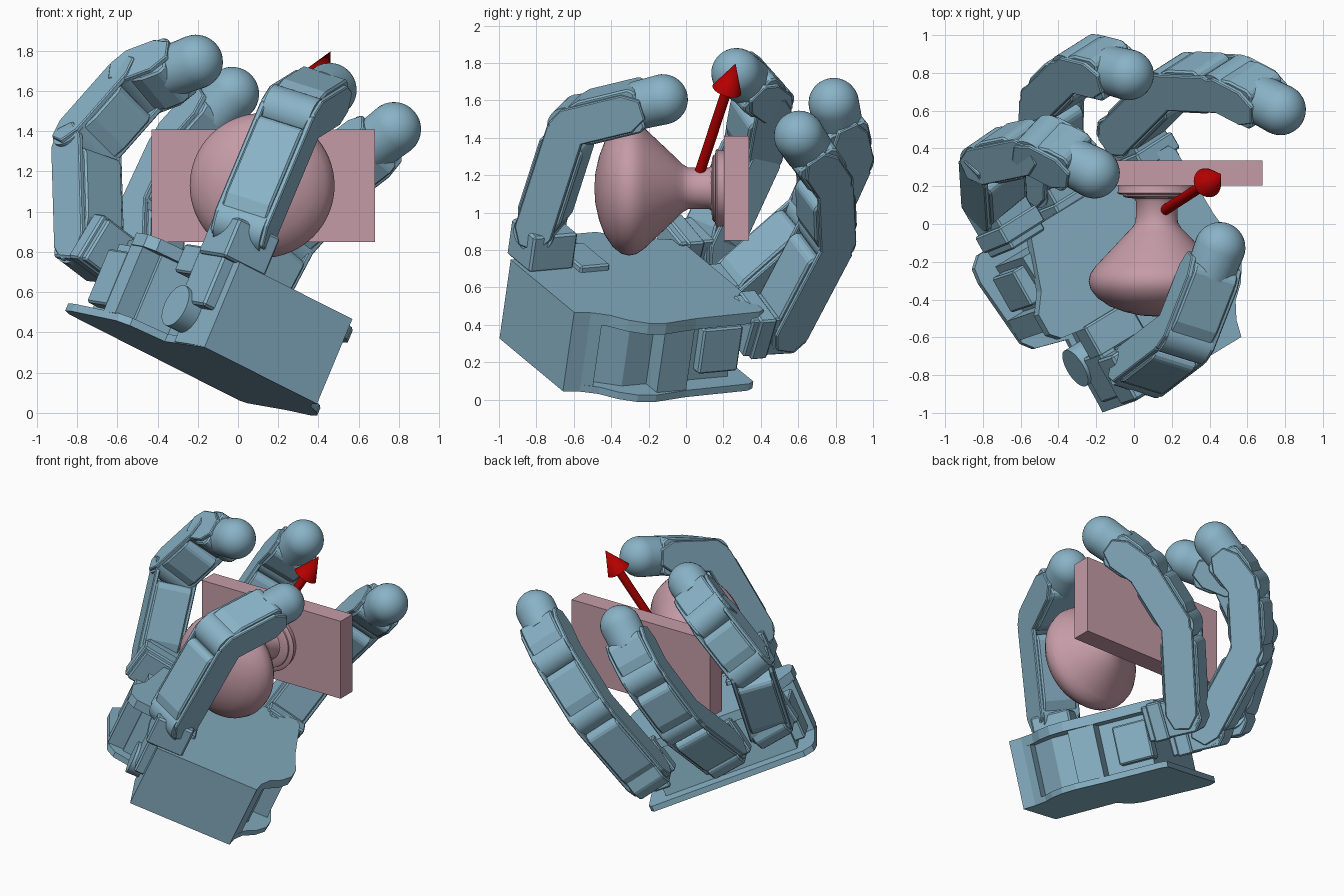
import bpy, bmesh, math
from mathutils import Vector, Matrix

if "Cube" in bpy.data.objects:
    bpy.data.objects.remove(bpy.data.objects["Cube"])

def material(name, rgb):
    m = bpy.data.materials.new(name)
    m.diffuse_color = (*rgb, 1)
    m.use_nodes = True
    m.node_tree.nodes["Principled BSDF"].inputs["Base Color"].default_value = m.diffuse_color
    return m

BLUE = material("blue", (0.25, 0.45, 0.57))
PINK = material("pink", (0.56, 0.33, 0.39))
RED = material("red", (0.45, 0.0, 0.0))

# Palm axes: N out of the palm, U across it, V towards the fingers
N = Vector((.38, .13, .91)).normalized()
V = Vector((-.485, .865, .079)).normalized()
U = V.cross(N)

def palm_pt(u, v, n):
    return U * u + V * v + N * n

def frame(o, x, y, z):
    m = Matrix((x, y, z)).transposed().to_4x4()
    m.translation = o
    return m

PALM = frame(Vector(), U, V, N)

def finish(name, bm, mat, mtx, bevel=0, smooth=False):
    bmesh.ops.recalc_face_normals(bm, faces=bm.faces)
    me = bpy.data.meshes.new(name)
    bm.to_mesh(me)
    bm.free()
    ob = bpy.data.objects.new(name, me)
    bpy.context.collection.objects.link(ob)
    me.materials.append(mat)
    ob.matrix_world = mtx
    if bevel:
        b = ob.modifiers.new("bevel", 'BEVEL')
        b.width, b.segments, b.limit_method = bevel, 1, 'ANGLE'
    if smooth:
        bpy.ops.object.select_all(action='DESELECT')
        ob.select_set(True)
        bpy.context.view_layer.objects.active = ob
        bpy.ops.object.shade_smooth_by_angle(angle=math.radians(35))
    return ob

def prism(name, poly, z0, z1, mtx, bevel=0, mat=BLUE, smooth=False):
    bm = bmesh.new()
    rings = [[bm.verts.new((x, y, z)) for x, y in poly] for z in (z0, z1)]
    for ring in rings:
        bm.faces.new(ring)
    for i in range(len(poly)):
        bm.faces.new((rings[0][i - 1], rings[0][i], rings[1][i], rings[1][i - 1]))
    return finish(name, bm, mat, mtx, bevel, smooth)

def rect(x0, x1, y0, y1):
    return [(x0, y0), (x1, y0), (x1, y1), (x0, y1)]

def circle(r, n=32):
    return [(r * math.cos(2 * math.pi * i / n), r * math.sin(2 * math.pi * i / n)) for i in range(n)]

def lathe(name, prof, mtx, mat, n=48):
    bm = bmesh.new()
    vs = [bm.verts.new((r, 0, z)) for r, z in prof]
    es = [bm.edges.new(p) for p in zip(vs, vs[1:])]
    bmesh.ops.spin(bm, geom=vs + es, cent=(0, 0, 0), axis=(0, 0, 1),
                   angle=2 * math.pi, steps=n, use_duplicate=False)
    bmesh.ops.remove_doubles(bm, verts=bm.verts, dist=1e-4)
    return finish(name, bm, mat, mtx, 0, True)

def along(o, d):
    q = d.to_track_quat('Z', 'Y')
    return Matrix.Translation(o) @ q.to_matrix().to_4x4()

# Held knob: lathed around y, with its square-edged plate
knob = [(0, -.49), (.08, -.485), (.17, -.465), (.25, -.435), (.315, -.39), (.35, -.345),
        (.36, -.305), (.352, -.265), (.325, -.225), (.16, -.05), (.13, -.02), (.112, .01),
        (.11, .05), (.11, .12), (.12, .135), (.165, .14), (.178, .147), (.18, .155),
        (.2, .158), (.21, .165), (.205, .175), (.205, .19), (.2, .21), (0, .21)]
lathe("knob", knob, along(Vector((.12, 0, 1.13)), Vector((0, 1, 0))), PINK, 64)
prism("knob_plate", rect(-.43, .68, .203, .337), .85, 1.41, Matrix(), 0, PINK)

# Red arrow
a, b = Vector((.15, .065, 1.19)), Vector((.46, .265, 1.797))
L = (b - a).length
lathe("arrow", [(0, 0), (.028, 0), (.028, L - .165), (.08, L - .165), (0, L)], along(a, b - a), RED, 32)

# Palm shell: back plate, face plate, core, walls and wrist box
right_edge = [(-.023, -.76), (0, -.67), (.05, -.58), (.13, -.51), (.19, -.42), (.21, -.32), (.185, -.12),
              (.175, .27), (.15, .31)]
back = [(-.735, -.76)] + right_edge + [(-.93, .3), (-.99, .25), (-1.0, .17), (-.96, -.22),
        (-.91, -.28), (-.72, -.33)]
face = [(-.735, -.76)] + right_edge + [(-.75, .31), (-.8, .27), (-.9, .0), (-.98, -.1),
        (-.98, -.22), (-.93, -.27), (-.72, -.3)]
prism("palm_back_plate", back, .105, .145, PALM)
prism("palm_face", face, .5, .565, PALM)
prism("palm_core", [(-.7, -.7), (-.1, -.7), (.06, -.45), (.06, .2), (-.88, .2), (-.86, -.22), (-.68, -.26)],
      .13, .52, PALM)
prism("wrist_box", [(-.735, -.76), (-.023, -.76), (0, -.67), (.03, -.61), (-.735, -.45)], .109, .566, PALM)
prism("palm_wall_right", rect(.04, .18, -.3, -.12), .14, .51, PALM)
prism("palm_wall_left", rect(-.97, -.85, -.2, -.08), .14, .51, PALM)
prism("palm_motor", rect(.0, .12, -.02, .22), .2, .46, PALM, .01)
prism("palm_motor_left", rect(-.95, -.8, -.05, .16), .18, .47, PALM, .01)

# Finger segments: body, two side straps and a hinge barrel per joint
def strap_profile(length, h):
    pts = []
    for c, s in ((length, -90), (0, 90)):
        for k in range(4):
            t = math.radians(s + 60 * k)
            pts.append((c + h * math.cos(t), h * math.sin(t)))
    return pts

def digit(name, pts, lean):
    for i, (p, q) in enumerate(zip(pts, pts[1:])):
        d = (q - p).normalized()
        w = (lean - d * lean.dot(d)).normalized()
        m = frame(p, d, w.cross(d), w)
        ln = (q - p).length
        last = i == len(pts) - 2
        prism(f"{name}_hinge_{i}", circle(.112), -.125, .125, m, 0, BLUE, True)
        end = ln - .1 if last else ln - .09
        hb = .125
        prism(f"{name}_body_{i}", [(.02, -.1), (.1, -hb), (end - .03, -hb), (end, -.1),
              (end, .1), (end - .03, hb), (.1, hb), (.02, .1)], -.122, .122, m, .01)
        sl = ln - .17 if last else ln - .03
        for side in (-1, 1):
            z = sorted((side * .115, side * .145))
            prism(f"{name}_strap_{i}_{side}", strap_profile(sl, .105), *z, m, .006)
        if last:
            cap = [(0, -.15), (.13, -.15)] + [(.135 * math.cos(t * math.pi / 20),
                   .135 * math.sin(t * math.pi / 20)) for t in range(11)]
            lathe(f"{name}_tip", cap, along(q, d), BLUE, 32)

LINKS = (.59, .43, .36)
def finger(name, u0, tip, angles=None, joints=None):
    tip = Vector(tip)
    lean = math.atan2(tip.dot(U) - u0, tip.dot(N) - .4)
    R = N * math.cos(lean) + U * math.sin(lean)
    W = U * math.cos(lean) - N * math.sin(lean)
    pts = [tip]
    if joints:
        pts = [Vector(j) for j in joints] + pts
    else:
        for ang, ln in zip(reversed(angles), reversed(LINKS)):
            t = math.radians(ang)
            pts.insert(0, pts[0] - (V * math.cos(t) + R * math.sin(t)) * ln)
    digit(name, pts, W)
    # knuckle block turning on the palm
    m = frame(pts[0], V, W.cross(V), W)
    prism(name + "_knuckle", [(-.26, -.12), (.06, -.13), (.12, -.06), (.12, .06), (.04, .12), (-.26, .12)],
          -.12, .12, m, .01)
    prism(name + "_knuckle_motor", rect(-.22, -.12, -.13, .13), -.14, .14, m, .01)

finger("finger_left", -.92, (-.21, .27, 1.745),
       joints=[(-.74, .12, .82), (-.755, .36, 1.34), (-.49, .415, 1.64)])
finger("finger_middle", -.46, (-.03, .79, 1.585), (46, 78, 114))
finger("finger_right", .05, (.775, .605, 1.41), (77, 107, 130))

# Thumb with its swivel base beside the wrist box
t0, t1, t2 = Vector((.035, -.78, .93)), Vector((.27, -.6, 1.49)), Vector((.455, -.125, 1.605))
digit("thumb", [t0, t1, t2], (t1 - t0).cross(t2 - t1).normalized())
prism("thumb_swivel", rect(-.82, -.56, -.74, -.47), .56, .77, PALM, .012)
prism("thumb_base", rect(-.8, -.7, -.7, -.44), .3, .6, PALM, .012)
barrel = frame(palm_pt(-.76, -.47, .27), V, N, U)
prism("thumb_barrel", circle(.11), -.06, .2, barrel, 0, BLUE, True)
prism("thumb_bracket", rect(-.8, -.5, -.46, -.28), .45, .6, PALM, .01)
